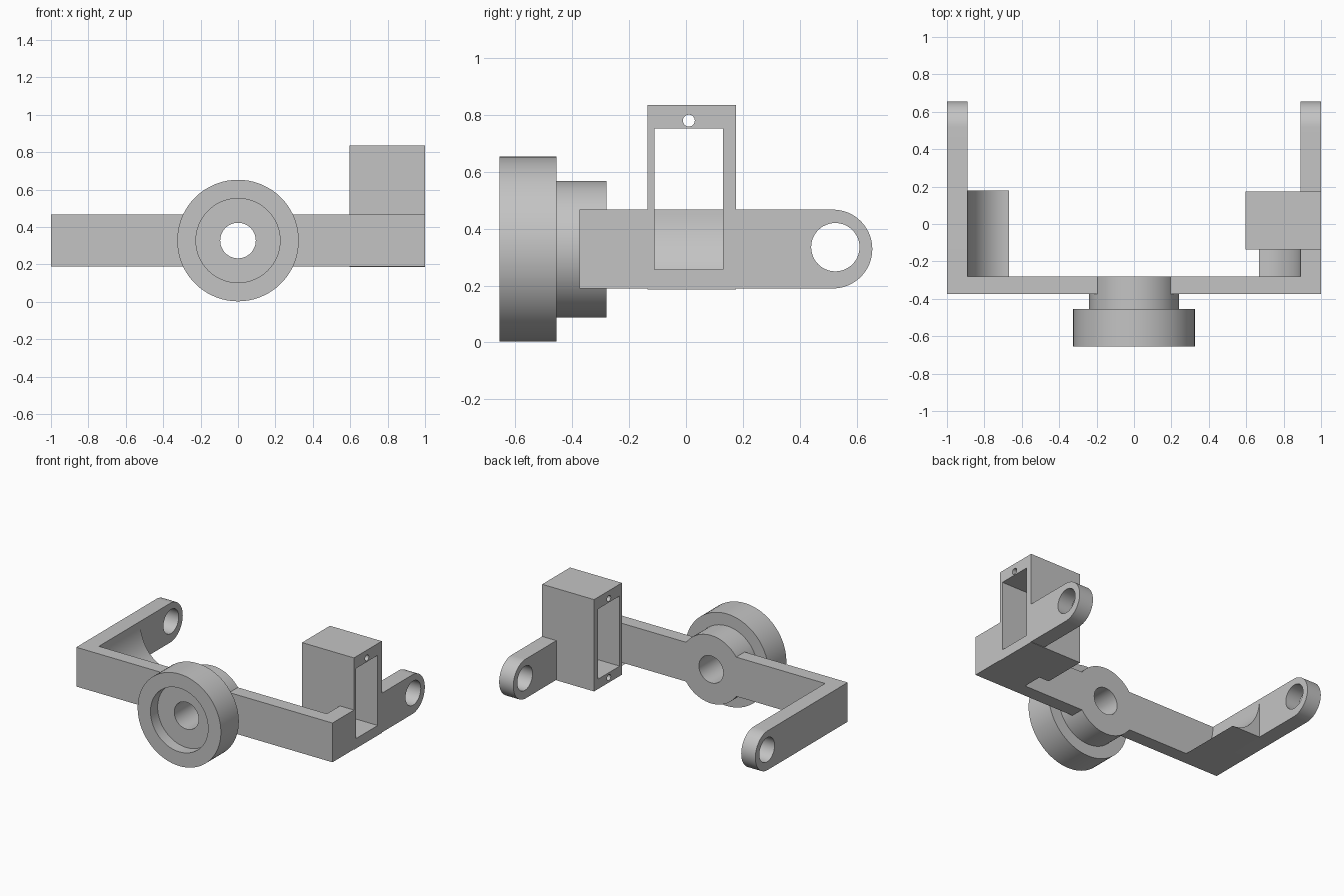
import bpy, bmesh, math
from mathutils import Vector

cube = bpy.data.objects.get("Cube")
if cube:
    bpy.data.objects.remove(cube, do_unlink=True)

grey = bpy.data.materials.new("plain grey")
grey.use_nodes = True
grey.diffuse_color = (0.55, 0.55, 0.55, 1)
grey.node_tree.nodes["Principled BSDF"].inputs["Base Color"].default_value = (0.55, 0.55, 0.55, 1)

LOW, HIGH = 0.19, 0.467          # beam and arm height
BACK, FRONT = -0.28, -0.375      # beam depth
INNER = 0.89                     # inside face of the arms
MID = (LOW + HIGH) / 2
AXIS = 0.328                     # height of the wheel axis


def finish(name, bm):
    bmesh.ops.recalc_face_normals(bm, faces=bm.faces)
    mesh = bpy.data.meshes.new(name)
    bm.to_mesh(mesh)
    bm.free()
    mesh.materials.append(grey)
    ob = bpy.data.objects.new(name, mesh)
    bpy.context.collection.objects.link(ob)
    return ob


def prism(name, points, axis, start, end):
    """Extrude a 2D profile along x (points are y, z) or y (points are x, z)."""
    bm = bmesh.new()
    place = (lambda a, b: (start, a, b)) if axis == "x" else (lambda a, b: (a, start, b))
    face = bm.faces.new([bm.verts.new(place(a, b)) for a, b in points])
    out = bmesh.ops.extrude_face_region(bm, geom=[face])
    step = end - start
    shift = Vector((step, 0, 0) if axis == "x" else (0, step, 0))
    bmesh.ops.translate(bm, vec=shift, verts=[v for v in out["geom"] if isinstance(v, bmesh.types.BMVert)])
    return finish(name, bm)


def rect(a0, a1, b0, b1):
    return [(a0, b0), (a1, b0), (a1, b1), (a0, b1)]


def arc(ca, cb, ra, rb, t0, t1, n):
    steps = [math.radians(t0 + (t1 - t0) * i / n) for i in range(n + 1)]
    return [(ca + ra * math.cos(t), cb + rb * math.sin(t)) for t in steps]


def circle(ca, cb, r, n=48):
    return arc(ca, cb, r, r, 0, 360, n)[:-1]


def cut(ob, *cutters):
    for cutter in cutters:
        cutter.hide_render = True
        mod = ob.modifiers.new("cut", "BOOLEAN")
        mod.operation, mod.solver, mod.object = "DIFFERENCE", "EXACT", cutter
        bpy.context.view_layer.update()
        graph = bpy.context.evaluated_depsgraph_get()
        mesh = bpy.data.meshes.new_from_object(ob.evaluated_get(graph))
        ob.modifiers.clear()
        ob.data = mesh
        bpy.data.objects.remove(cutter, do_unlink=True)


def smooth(ob):
    bpy.ops.object.select_all(action="DESELECT")
    ob.select_set(True)
    bpy.context.view_layer.objects.active = ob
    bpy.ops.object.shade_smooth_by_angle(angle=math.radians(30))


def window(name):
    return prism(name, rect(-0.11, 0.13, 0.257, 0.752), "x", 0.5, 1.1)


# Cross beam, opened where the hub passes through
beam = prism("cross_beam", rect(-INNER, INNER, LOW, HIGH), "y", FRONT, BACK)
cut(beam, prism("hub_cutter", circle(0, AXIS, 0.15), "y", -0.6, 0))

# Side arms with rounded, drilled ends
radius = (HIGH - LOW) / 2
arm_profile = [(FRONT, HIGH), (FRONT, LOW)] + arc(0.655 - radius, MID, radius, radius, -90, 90, 32)
for side, sign in (("left", 1), ("right", -1)):
    arm = prism(side + "_arm", arm_profile, "x", sign * INNER, sign)
    cut(arm, prism("pivot_cutter", circle(0.525, 0.335, 0.085), "x", sign * 0.8, sign * 1.1))
    if sign > 0:
        cut(arm, window("window_cutter"))
    smooth(arm)

    # Concave gusset in the corner between arm and beam
    width, height = 0.222, HIGH - LOW
    curve = arc(INNER - width, HIGH, width, height, 0, -90, 20)
    gusset = prism(side + "_gusset", [(sign * x, z) for x, z in curve + [(INNER, LOW)]],
                   "y", BACK, -0.12 if sign > 0 else 0.18)
    smooth(gusset)

# Tall housing with a through window and two screw holes
housing = prism("motor_housing", rect(-0.135, 0.175, 0.187, 0.835), "x", 0.595, 1)
cut(housing, window("window_cutter"),
    prism("upper_screw_cutter", circle(0.01, 0.78, 0.021, 24), "x", 0.5, 1.1),
    prism("lower_screw_cutter", circle(0.01, 0.222, 0.021, 24), "x", 0.5, INNER))
smooth(housing)

# Wheel and hub: one turned ring profile of (radius, y), recessed at the front
profile = [(0.095, BACK), (0.24, BACK), (0.24, -0.455), (0.325, -0.455),
           (0.325, -0.655), (0.225, -0.655), (0.225, -0.575), (0.095, -0.575)]
bm = bmesh.new()
ring = [bm.verts.new((r, y, AXIS)) for r, y in profile]
edges = [bm.edges.new((ring[i - 1], ring[i])) for i in range(len(ring))]
bmesh.ops.spin(bm, geom=ring + edges, cent=(0, 0, AXIS), axis=(0, 1, 0),
               angle=math.tau, steps=72, use_merge=True)
bmesh.ops.remove_doubles(bm, verts=bm.verts, dist=0.0001)
smooth(finish("wheel_and_hub", bm))
